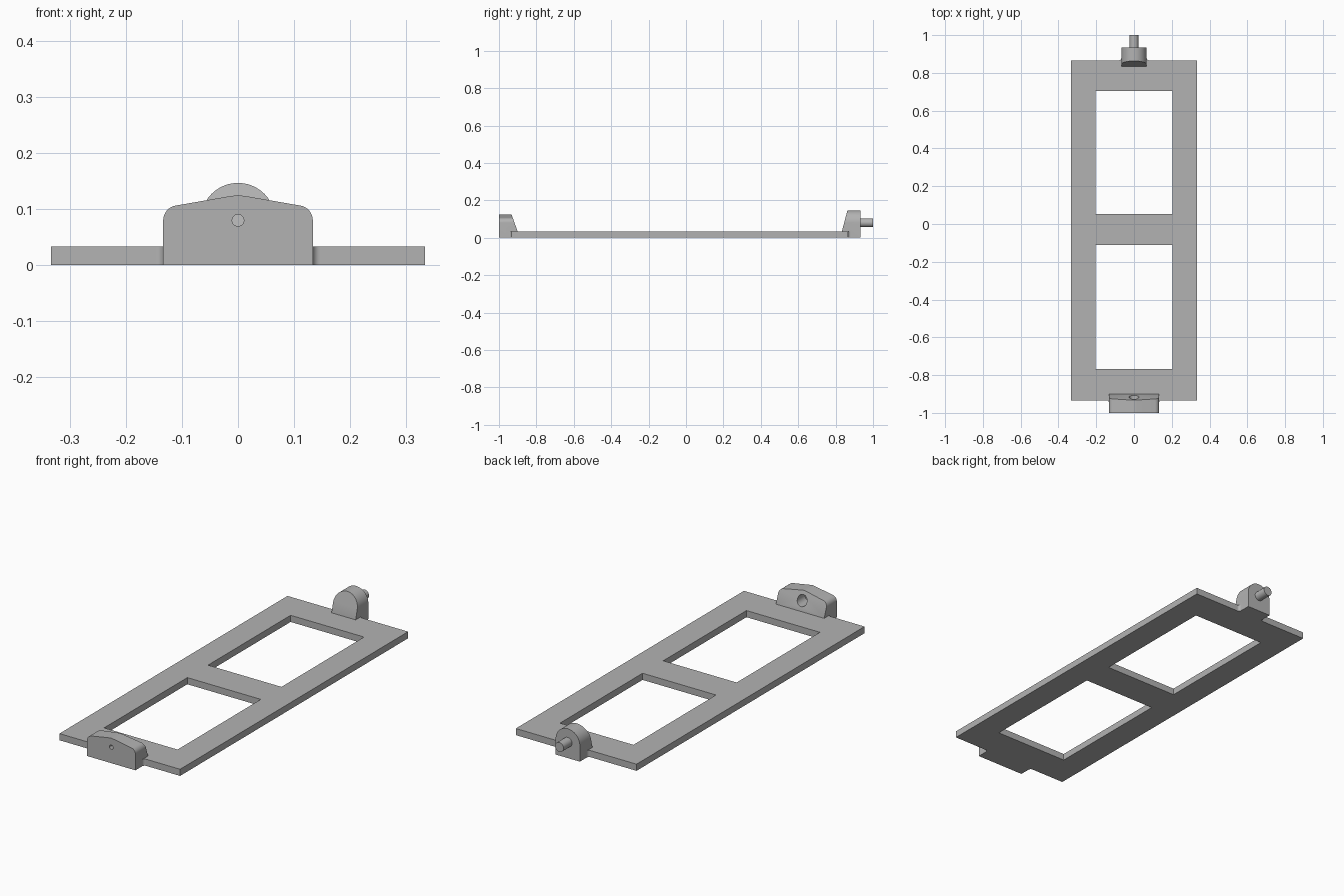
import bpy, bmesh
from math import sin, cos, radians
from mathutils import Vector

cube = bpy.data.objects.get("Cube")
if cube:
    bpy.data.objects.remove(cube, do_unlink=True)

grey = bpy.data.materials.new("mid grey")
grey.use_nodes = True
grey.diffuse_color = (0.45, 0.45, 0.45, 1)
grey.node_tree.nodes["Principled BSDF"].inputs["Base Color"].default_value = (0.45, 0.45, 0.45, 1)


def arc(cx, cy, r, start, end, steps=10):
    angles = [radians(start + (end - start) * i / steps) for i in range(steps + 1)]
    return [(cx + r * cos(a), cy + r * sin(a)) for a in angles]


def mirrored(half):
    """Close a right-hand half outline with its mirror image."""
    return half + [(-x, v) for x, v in reversed(half) if x > 1e-5]


def prism(name, outline, lo, hi, axis, slope=None):
    """Extrude an outline along z or y, optionally trimmed by a sloping plane."""
    bm = bmesh.new()
    place = (lambda u, v, d: (u, v, d)) if axis == "z" else (lambda u, v, d: (u, d, v))
    face = bm.faces.new([bm.verts.new(place(u, v, lo)) for u, v in outline])
    ext = bmesh.ops.extrude_face_region(bm, geom=[face])
    shift = Vector(place(0, 0, hi - lo))
    bmesh.ops.translate(bm, vec=shift, verts=[g for g in ext["geom"] if isinstance(g, bmesh.types.BMVert)])
    if slope:
        point, normal = slope
        bmesh.ops.bisect_plane(bm, geom=bm.verts[:] + bm.edges[:] + bm.faces[:],
                               plane_co=point, plane_no=normal, clear_outer=True)
        bmesh.ops.holes_fill(bm, edges=[e for e in bm.edges if e.is_boundary], sides=0)
    bmesh.ops.recalc_face_normals(bm, faces=bm.faces)
    mesh = bpy.data.meshes.new(name)
    bm.to_mesh(mesh)
    bm.free()
    mesh.materials.append(grey)
    ob = bpy.data.objects.new(name, mesh)
    bpy.context.collection.objects.link(ob)
    return ob


def activate(ob):
    bpy.ops.object.select_all(action="DESELECT")
    ob.select_set(True)
    bpy.context.view_layer.objects.active = ob


def combine(target, tool, operation):
    mod = target.modifiers.new(operation.lower(), "BOOLEAN")
    mod.operation, mod.solver, mod.object = operation, "EXACT", tool
    activate(target)
    bpy.ops.object.modifier_apply(modifier=mod.name)
    bpy.data.objects.remove(tool, do_unlink=True)


THICK = 0.0333
FILLET = 0.0133
PIVOT = 0.08
LUG_W, BOSS_R = 0.1333, 0.0667
FRONT, REAR = -0.9333, 0.8667

# Flat plate, with small fillets running out to the two lugs
plate = mirrored(
    arc(LUG_W + FILLET, FRONT - FILLET, FILLET, 180, 90)
    + [(0.3333, FRONT), (0.3333, REAR)]
    + arc(BOSS_R + FILLET, REAR + FILLET, FILLET, 270, 180))
frame = prism("frame", plate, 0, THICK, "z")

# Two rectangular windows
for y0, y1 in ((-0.767, -0.11), (0.053, 0.705)):
    window = [(-0.203, y0), (0.203, y0), (0.203, y1), (-0.203, y1)]
    combine(frame, prism("window_cutter", window, -0.1, 0.1, "z"), "DIFFERENCE")

# Wide front lug with a sloping inner face and a stepped socket
lug = mirrored([(LUG_W, 0)] + arc(0.1067, PIVOT, 0.0267, 0, 80)
               + [(0.018, 0.1225), (0, 0.125)])
front_lug = prism("front_lug", lug, -1, -0.9, "y",
                  ((0, -0.9, THICK), (0, 0.092, 0.033)))
combine(front_lug, prism("socket_cutter", arc(0, PIVOT, 0.0265, 0, 350, 35), -0.975, -0.8, "y"), "DIFFERENCE")
combine(front_lug, prism("drill_cutter", arc(0, PIVOT, 0.0105, 0, 345, 23), -1.1, -0.95, "y"), "DIFFERENCE")

# Round-topped rear lug with a sloping inner face
boss = mirrored([(BOSS_R, 0)] + arc(0, PIVOT, BOSS_R, 0, 90, 18))
rear_lug = prism("rear_lug", boss, 0.8333, 0.9333, "y",
                 ((0, 0.8333, THICK), (0, -0.114, 0.03)))

for part in (front_lug, rear_lug):
    combine(frame, part, "UNION")

# Pivot pin
pin = prism("pivot_pin", arc(0, PIVOT, 0.0235, 0, 350, 35), 0.93, 1, "y")

for ob in (frame, pin):
    activate(ob)
    bpy.ops.object.shade_smooth_by_angle(angle=radians(25))
